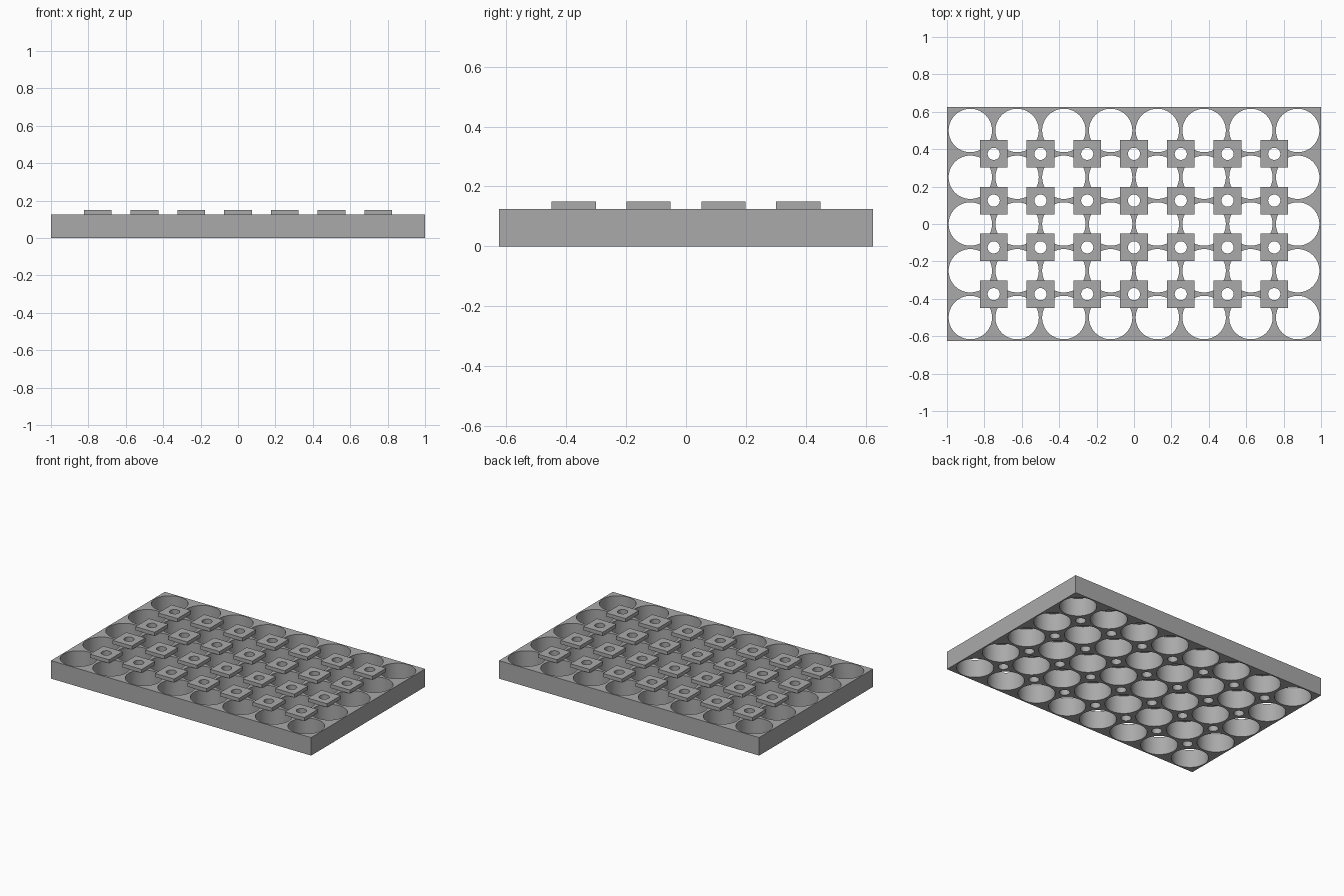
import bpy
import bmesh
import math
from mathutils import Matrix, Vector

if "Cube" in bpy.data.objects:
    bpy.data.objects.remove(bpy.data.objects["Cube"])

PITCH = 0.25
COLS, ROWS = 8, 5
PLATE_H, PAD_H = 0.125, 0.025
PAD_W = 0.148
WELL_R, BORE_R = 0.116, 0.0325

grey = bpy.data.materials.new("plain grey")
grey.use_nodes = True
colour = (0.4, 0.4, 0.4, 1)
grey.diffuse_color = colour
grey.node_tree.nodes["Principled BSDF"].inputs["Base Color"].default_value = colour


def grid(cols, rows):
    """Centred grid points, one pitch apart."""
    return [((i - (cols - 1) / 2) * PITCH, (j - (rows - 1) / 2) * PITCH)
            for i in range(cols) for j in range(rows)]


def add_box(bm, x, y, z, sx, sy, sz):
    matrix = Matrix.Translation((x, y, z + sz / 2)) @ Matrix.Diagonal((sx, sy, sz, 1))
    bmesh.ops.create_cube(bm, size=1, matrix=matrix)


def add_cylinder(bm, x, y, radius, sides):
    bmesh.ops.create_cone(bm, cap_ends=True, segments=sides, radius1=radius,
                          radius2=radius, depth=1,
                          matrix=Matrix.Translation((x, y, 0)))


def make_object(name, bm):
    mesh = bpy.data.meshes.new(name)
    bm.to_mesh(mesh)
    bm.free()
    mesh.materials.append(grey)
    obj = bpy.data.objects.new(name, mesh)
    bpy.context.collection.objects.link(obj)
    return obj


def cut(obj, cutter):
    """Subtract the cutter and smooth the round walls."""
    mod = obj.modifiers.new("holes", "BOOLEAN")
    mod.operation = "DIFFERENCE"
    mod.solver = "EXACT"
    mod.object = cutter
    bpy.ops.object.select_all(action="DESELECT")
    obj.select_set(True)
    bpy.context.view_layer.objects.active = obj
    bpy.ops.object.modifier_apply(modifier=mod.name)
    bpy.ops.object.shade_smooth_by_angle(angle=math.radians(30))


# Cutters: large wells, and small bores between them
wells = grid(COLS, ROWS)
bores = grid(COLS - 1, ROWS - 1)
bm = bmesh.new()
for x, y in wells:
    add_cylinder(bm, x, y, WELL_R, 64)
for x, y in bores:
    add_cylinder(bm, x, y, BORE_R, 32)
plate_cutter = make_object("plate_hole_cutter", bm)

bm = bmesh.new()
for x, y in bores:
    add_cylinder(bm, x, y, BORE_R, 32)
pad_cutter = make_object("pad_hole_cutter", bm)

# Base plate with open wells
bm = bmesh.new()
add_box(bm, 0, 0, 0, COLS * PITCH, ROWS * PITCH, PLATE_H)
cut(make_object("base_plate", bm), plate_cutter)

# Square pads overhanging the wells, each bored through
bm = bmesh.new()
for x, y in bores:
    add_box(bm, x, y, PLATE_H, PAD_W, PAD_W, PAD_H)
cut(make_object("square_pads", bm), pad_cutter)

for cutter in (plate_cutter, pad_cutter):
    bpy.data.objects.remove(cutter)
